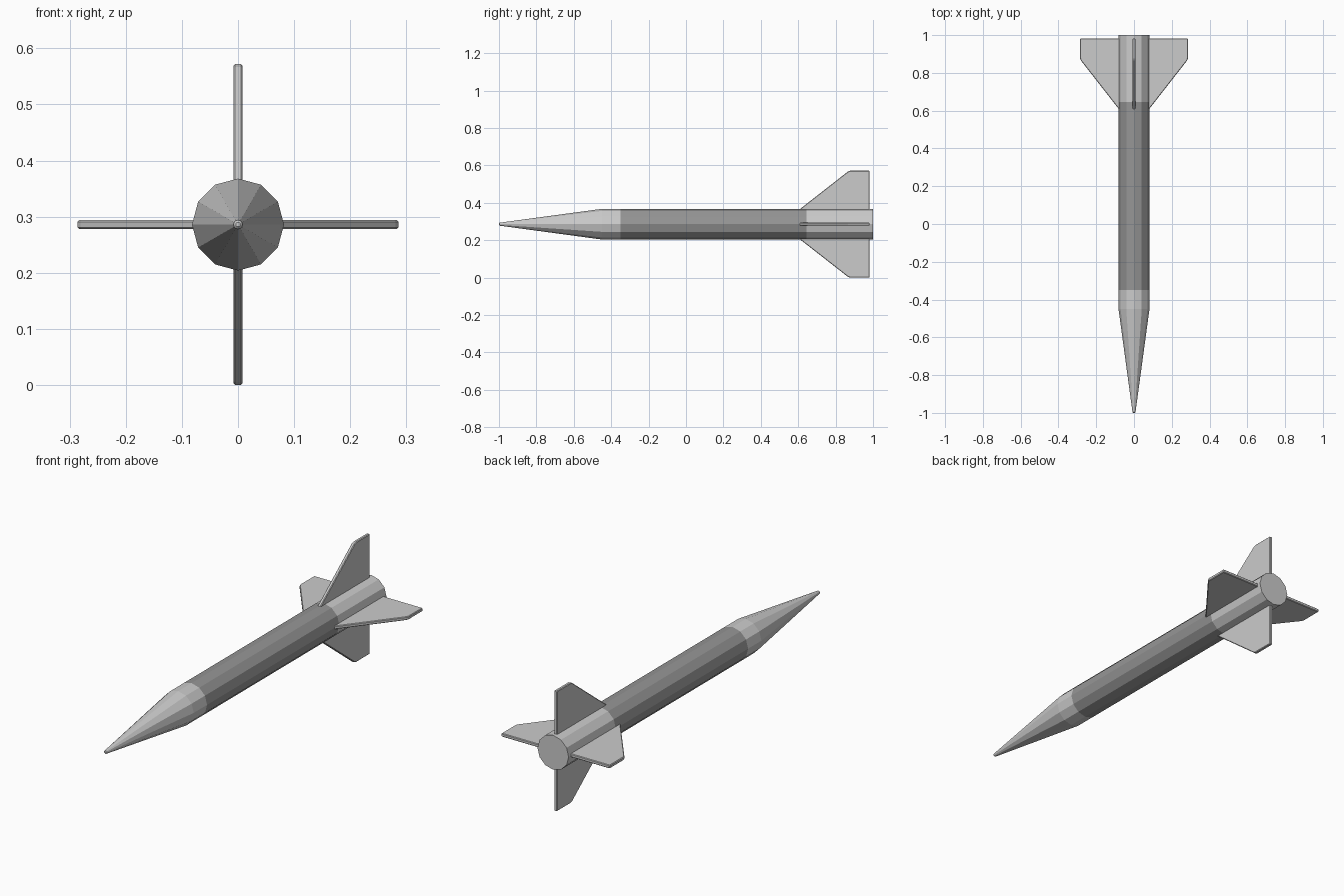
import bpy, bmesh, math
from mathutils import Matrix

if "Cube" in bpy.data.objects:
    bpy.data.objects.remove(bpy.data.objects["Cube"])

AXIS_Z = 0.286   # height of the rocket's centreline
R = 0.082        # hull radius
SIDES = 12

dark = bpy.data.materials.new("dark_grey")
dark.diffuse_color = (0.3, 0.3, 0.3, 1)
dark.use_nodes = True
dark.node_tree.nodes["Principled BSDF"].inputs["Base Color"].default_value = dark.diffuse_color


def finish(bm, name):
    bmesh.ops.recalc_face_normals(bm, faces=bm.faces)
    mesh = bpy.data.meshes.new(name)
    bm.to_mesh(mesh)
    bm.free()
    obj = bpy.data.objects.new(name, mesh)
    obj.location.z = AXIS_Z
    bpy.context.collection.objects.link(obj)
    return obj


def hull(name, profile, cap_front=False, cap_back=False):
    """Faceted tube along y from (y, radius) stations."""
    bm = bmesh.new()
    rings = []
    for y, r in profile:
        angles = [2 * math.pi * i / SIDES for i in range(SIDES)]
        rings.append([bm.verts.new((r * math.cos(a), y, r * math.sin(a))) for a in angles])
    for a, b in zip(rings, rings[1:]):
        for i in range(SIDES):
            j = (i + 1) % SIDES
            bm.faces.new((a[i], a[j], b[j], b[i]))
    if cap_front:
        bm.faces.new(rings[0])
    if cap_back:
        bm.faces.new(rings[-1])
    # open tubes are wound consistently, so recalculation is safe
    return finish(bm, name)


def fin(name, angle):
    """Swept plate with chamfered edges, turned about the centreline."""
    outline = [(0.07, 0.595), (0.281, 0.865), (0.286, 0.877), (0.286, 0.982), (0.07, 0.982)]
    half = 0.008
    bm = bmesh.new()
    face = bm.faces.new([bm.verts.new((x, y, -half)) for x, y in outline])
    ext = bmesh.ops.extrude_face_region(bm, geom=[face])
    verts = [g for g in ext["geom"] if isinstance(g, bmesh.types.BMVert)]
    bmesh.ops.translate(bm, verts=verts, vec=(0, 0, 2 * half))
    bm.transform(Matrix.Rotation(angle, 4, 'Y'))
    obj = finish(bm, name)
    bevel = obj.modifiers.new("chamfer", 'BEVEL')
    bevel.width = 0.003
    bevel.segments = 1
    bevel.limit_method = 'ANGLE'
    bevel.angle_limit = math.radians(60)


# Hull sections: pointed nose, dark main tube, closed tail
hull("nose_cone", [(-1.0, 0.004), (-0.996, 0.008), (-0.45, R), (-0.35, R)], cap_front=True)
body = hull("body_tube", [(-0.35, R), (0.645, R)])
body.data.materials.append(dark)
hull("tail_section", [(0.645, R), (1.0, R)], cap_back=True)

# Four tail fins
for k, side in enumerate(("right", "bottom", "left", "top")):
    fin(side + "_fin", k * math.pi / 2)
